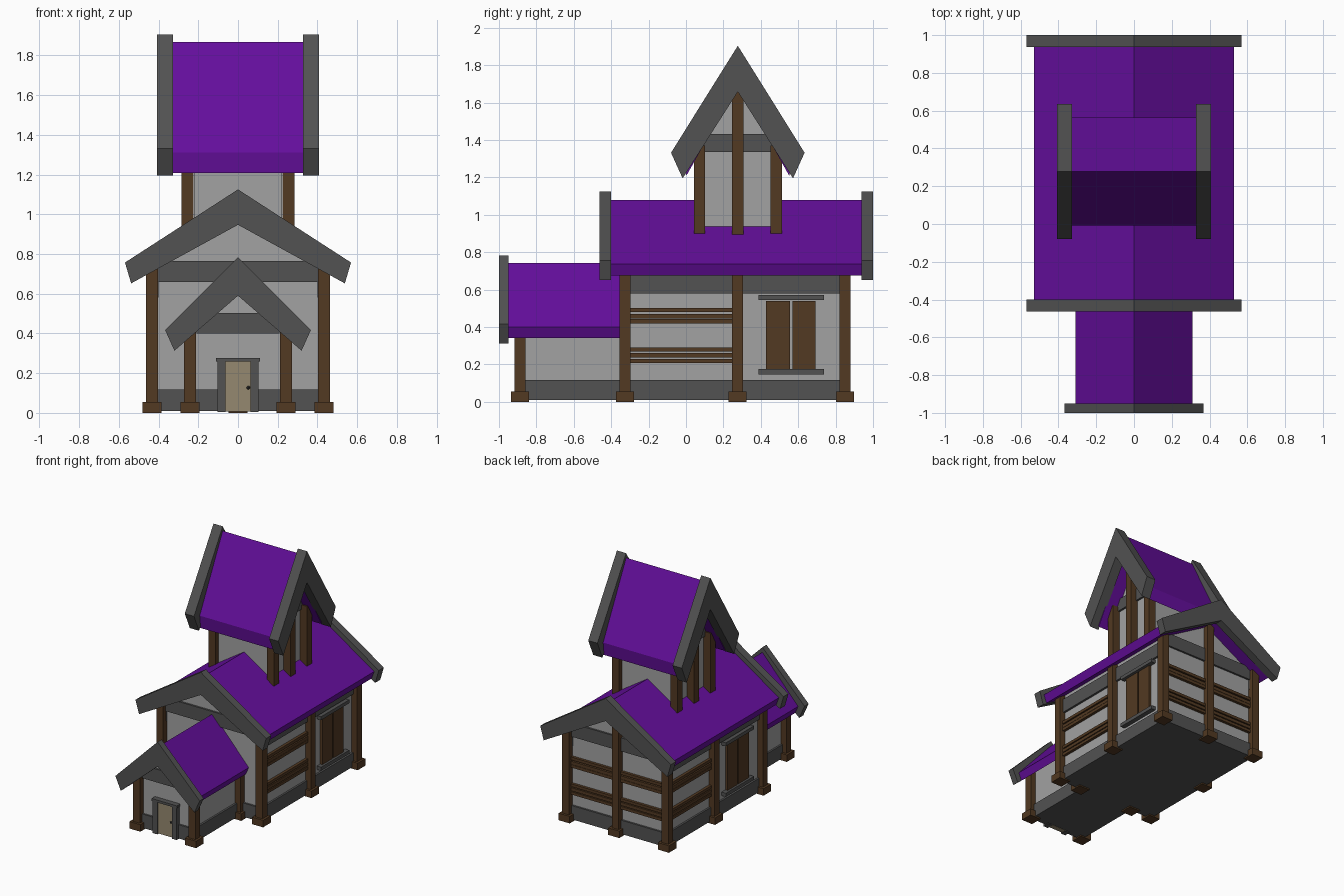
import bpy, bmesh

if "Cube" in bpy.data.objects:
    bpy.data.objects.remove(bpy.data.objects["Cube"])


def material(name, r, g, b):
    m = bpy.data.materials.new(name)
    m.diffuse_color = (r, g, b, 1)
    m.use_nodes = True
    m.node_tree.nodes["Principled BSDF"].inputs["Base Color"].default_value = m.diffuse_color
    return m


PURPLE = material("purple_roof", 0.127, 0.0044, 0.33)
STONE = material("dark_stone", 0.084, 0.084, 0.084)
PLASTER = material("grey_plaster", 0.36, 0.36, 0.36)
WOOD = material("brown_wood", 0.084, 0.041, 0.016)
DOOR = material("tan_door", 0.30, 0.25, 0.16)
IRON = material("dark_iron", 0.03, 0.03, 0.03)


def prism(name, profile, axis, a, b, mat, centre=0.0):
    """Extrude a (u, z) profile along axis 'x' or 'y' from a to b."""
    bm = bmesh.new()
    rings = []
    for t in (a, b):
        rings.append([bm.verts.new((t, centre + u, z) if axis == 'x' else (centre + u, t, z))
                      for u, z in profile])
    n = len(profile)
    for ring in rings:
        bm.faces.new(ring)
    for i in range(n):
        j = (i + 1) % n
        bm.faces.new((rings[0][i], rings[0][j], rings[1][j], rings[1][i]))
    bmesh.ops.recalc_face_normals(bm, faces=bm.faces)
    me = bpy.data.meshes.new(name)
    bm.to_mesh(me)
    bm.free()
    me.materials.append(mat)
    ob = bpy.data.objects.new(name, me)
    bpy.context.collection.objects.link(ob)
    return ob


def box(name, x0, x1, y0, y1, z0, z1, mat):
    return prism(name, [(x0, z0), (x1, z0), (x1, z1), (x0, z1)], 'y', y0, y1, mat)


def chevron(apex, outer, lower, inner_apex):
    """Roof cross-section: ridge, eave tip, lower eave edge, inner ridge."""
    return [(0, apex), outer, lower, (0, inner_apex), (-lower[0], lower[1]), (-outer[0], outer[1])]


def gable(half, z0, eave, apex):
    return [(-half, z0), (half, z0), (half, eave), (0, apex), (-half, eave)]


def post(name, x, y, z0, z1, base=True):
    h = 0.03
    box(name, x - h, x + h, y - h, y + h, z0, z1, WOOD)
    if base:
        b = 0.048
        box(name + "_base", x - b, x + b, y - b, y + b, 0, 0.055, WOOD)


TY = 0.277  # tower centre in y

# Walls
prism("main_walls", gable(0.415, 0.015, 0.77, 1.02), 'y', -0.31, 0.835, PLASTER)
prism("porch_walls", gable(0.225, 0.015, 0.45, 0.69), 'y', -0.875, -0.30, PLASTER)
prism("tower_walls", gable(0.20, 0.8, 1.41, 1.78), 'x', -0.222, 0.222, PLASTER, TY)

# Stone footing and floor
box("main_footing", -0.43, 0.43, -0.325, 0.85, 0.01, 0.118, STONE)
box("porch_footing", -0.24, 0.24, -0.89, -0.32, 0.01, 0.118, STONE)

# Roofs
prism("main_roof", chevron(1.08, (0.529, 0.738), (0.505, 0.676), 0.965), 'y', -0.42, 0.95, PURPLE)
prism("porch_roof", chevron(0.743, (0.31, 0.40), (0.285, 0.342), 0.63), 'y', -0.96, -0.30, PURPLE)
prism("tower_roof", chevron(1.868, (0.286, 1.31), (0.275, 1.209), 1.70), 'x', -0.34, 0.34, PURPLE, TY)

# Gable end boards
main_board = chevron(1.125, (0.569, 0.757), (0.538, 0.652), 0.947)
for side, y0 in (("front", -0.462), ("back", 0.938)):
    prism("main_board_" + side, main_board, 'y', y0, y0 + 0.062, STONE)
prism("porch_board", chevron(0.783, (0.367, 0.417), (0.32, 0.313), 0.59), 'y', -1.0, -0.95, STONE)
tower_board = chevron(1.904, (0.357, 1.332), (0.295, 1.195), 1.658)
for side, x0 in (("left", -0.407), ("right", 0.327)):
    prism("tower_board_" + side, tower_board, 'x', x0, x0 + 0.08, STONE, TY)

# Stone tie beams
box("main_front_beam", -0.405, 0.405, -0.325, -0.30, 0.66, 0.765, STONE)
box("main_back_beam", -0.405, 0.405, 0.825, 0.85, 0.66, 0.765, STONE)
box("porch_beam", -0.21, 0.21, -0.89, -0.865, 0.40, 0.503, STONE)

for s, side in ((-1, "left"), (1, "right")):
    def sbox(name, x0, x1, *rest):
        """Box on the given side of the house."""
        lo, hi = sorted((s * x0, s * x1))
        box(name + "_" + side, lo, hi, *rest)

    sbox("side_beam", 0.40, 0.432, -0.32, 0.845, 0.58, 0.69, STONE)
    sbox("tower_beam", 0.21, 0.238, TY - 0.2, TY + 0.2, 1.335, 1.432, STONE)

    # Timber posts
    for label, y, top in (("front", -0.326, 0.74), ("middle", 0.276, 0.74), ("back", 0.85, 0.74)):
        post(f"main_post_{label}_{side}", s * 0.432, y, 0, top)
    for label, y in (("front", -0.888), ("back", -0.326)):
        post(f"porch_post_{label}_{side}", s * 0.242, y, 0, 0.43)
    for label, dy, z0, top in (("front", -0.205, 0.90, 1.37), ("middle", 0, 0.89, 1.72),
                               ("back", 0.205, 0.90, 1.37)):
        post(f"tower_post_{label}_{side}", s * 0.255, TY + dy, z0, top, False)

    # Planks fill one bay; the shuttered window fills the other (swapped per side)
    bays = [(-0.30, 0.25), (0.30, 0.825)]
    plank_bay, win_bay = bays if s > 0 else bays[::-1]
    planks = [(0.48, 0.503), (0.445, 0.47), (0.42, 0.443), (0.27, 0.292), (0.237, 0.262), (0.208, 0.23)]
    for i, (z0, z1) in enumerate(planks):
        sbox(f"side_plank_{i}", 0.40, 0.437, *plank_bay, z0, z1, WOOD)
        a, b = (0.03, 0.405)
        sbox(f"back_plank_{i}", a, b, 0.82, 0.857, z0, z1, WOOD)
    c = sum(win_bay) / 2
    sbox("window_lintel", 0.40, 0.452, c - 0.176, c + 0.176, 0.545, 0.572, STONE)
    sbox("window_sill", 0.40, 0.452, c - 0.176, c + 0.176, 0.147, 0.175, STONE)
    sbox("shutter_front", 0.40, 0.435, c - 0.135, c - 0.006, 0.175, 0.54, WOOD)
    sbox("shutter_back", 0.40, 0.435, c + 0.006, c + 0.129, 0.175, 0.54, WOOD)

    # Door jambs
    sbox("door_jamb", 0.064, 0.104, -0.912, -0.86, 0.005, 0.262, STONE)

post("main_post_back_centre", 0, 0.85, 0, 0.99)

# Door
box("door_panel", -0.066, 0.066, -0.9, -0.86, 0.008, 0.262, DOOR)
box("door_lintel", -0.11, 0.11, -0.917, -0.86, 0.258, 0.277, STONE)
bpy.ops.mesh.primitive_uv_sphere_add(segments=8, ring_count=6, radius=0.009, location=(0.052, -0.906, 0.127))
knob = bpy.context.object
knob.name = "door_knob"
knob.data.materials.append(IRON)
